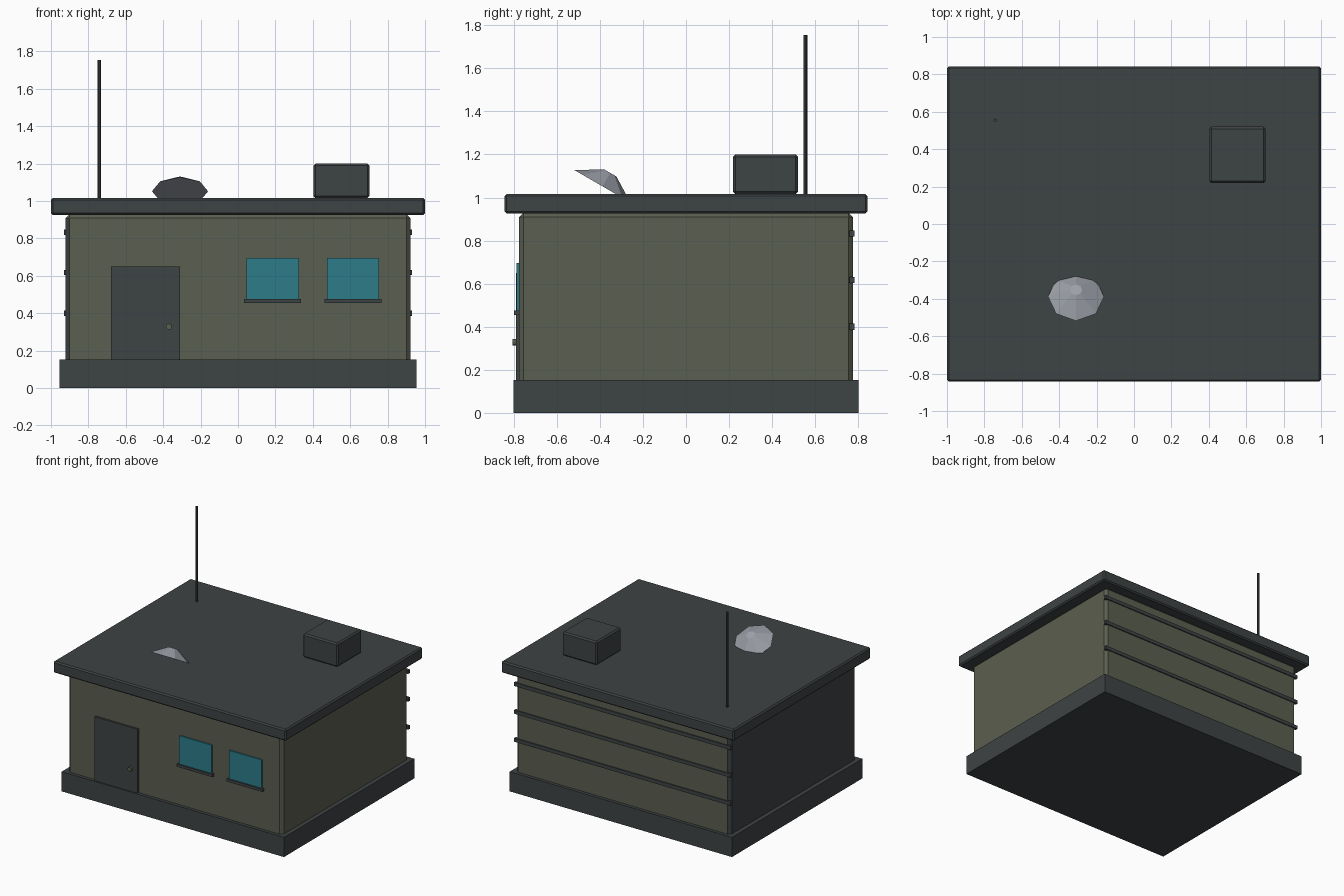
import bpy
from math import radians
from mathutils import Matrix, Vector

default = bpy.data.objects.get("Cube")
if default:
    bpy.data.objects.remove(default, do_unlink=True)


def material(name, color):
    m = bpy.data.materials.new(name)
    m.use_nodes = True
    m.diffuse_color = (*color, 1)
    bsdf = next(n for n in m.node_tree.nodes if n.type == "BSDF_PRINCIPLED")
    bsdf.inputs["Base Color"].default_value = (*color, 1)
    return m


DARK = material("dark_grey", (0.048, 0.056, 0.058))
OLIVE = material("olive", (0.105, 0.114, 0.080))
TEAL = material("teal_glass", (0.027, 0.20, 0.255))
SILVER = material("silver", (0.33, 0.35, 0.39))


def box(name, xs, ys, zs, mat, bevel=0):
    """Box between the given extents, with an optional one-segment chamfer."""
    bpy.ops.mesh.primitive_cube_add(size=1)
    ob = bpy.context.object
    ob.name = name
    lo, hi = Vector((xs[0], ys[0], zs[0])), Vector((xs[1], ys[1], zs[1]))
    ob.data.transform(Matrix.Translation((lo + hi) / 2) @ Matrix.Diagonal((*(hi - lo), 1)))
    ob.data.materials.append(mat)
    if bevel:
        mod = ob.modifiers.new("chamfer", "BEVEL")
        mod.width = bevel
        mod.segments = 1
        bpy.ops.object.modifier_apply(modifier=mod.name)
    return ob


def cone(name, r1, r2, depth, loc, rot, mat, sides=8):
    bpy.ops.mesh.primitive_cone_add(vertices=sides, radius1=r1, radius2=r2,
                                    depth=depth, location=loc, rotation=rot)
    ob = bpy.context.object
    ob.name = name
    ob.data.materials.append(mat)
    return ob


# Building shell
box("foundation", (-0.955, 0.955), (-0.80, 0.80), (0, 0.153), DARK)
walls = box("walls", (-0.922, 0.922), (-0.775, 0.775), (0.12, 0.93), OLIVE, 0.021)
box("roof_slab", (-1, 1), (-0.843, 0.843), (0.926, 1.016), DARK, 0.01)

# The right-hand wall is dark
walls.data.materials.append(DARK)
for f in walls.data.polygons:
    f.material_index = 1 if f.normal.x < -0.65 else 0

# Door with round knob
box("door", (-0.68, -0.31), (-0.79, -0.76), (0.15, 0.65), DARK)
cone("door_knob", 0.016, 0.016, 0.03, (-0.37, -0.79, 0.328), (radians(90), 0, 0), OLIVE, 12)

# Windows with sills
for side, x in (("right", 0.185), ("left", 0.615)):
    box(side + "_window", (x - 0.14, x + 0.14), (-0.787, -0.76), (0.475, 0.695), TEAL)
    box(side + "_window_sill", (x - 0.153, x + 0.153), (-0.798, -0.76), (0.455, 0.476), DARK)

# Battens across the back wall
for i, z in enumerate((0.40, 0.618, 0.833)):
    box(f"back_batten_{i + 1}", (-0.93, 0.93), (0.76, 0.783), (z - 0.014, z + 0.014), DARK)

# Rooftop equipment
box("roof_vent_box", (0.403, 0.703), (0.218, 0.52), (1.016, 1.2), DARK, 0.011)
cone("antenna", 0.009, 0.009, 0.755, (-0.742, 0.554, 1.377), (0, 0, 0), DARK)

# Faceted dish, tilted back and sunk partly into the roof
tilt = Matrix.Rotation(radians(-30), 3, "X")
depth = 0.072
centre = Vector((-0.31, -0.388, 1.052)) + tilt @ Vector((0, 0, depth / 2))
cone("dish", 0.15, 0.033, depth, centre, (radians(-30), 0, 0), SILVER)
